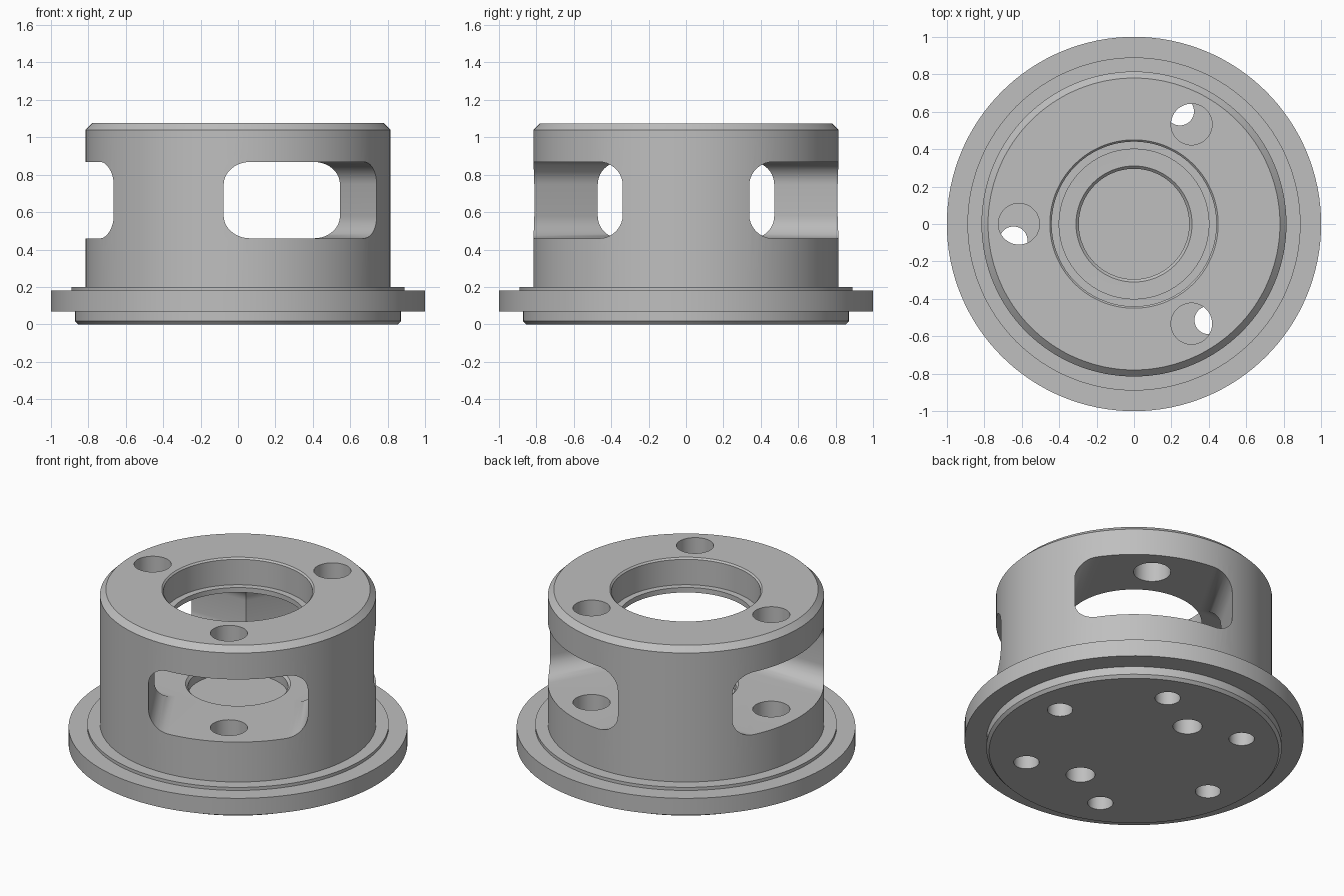
import bpy, bmesh, math
from mathutils import Matrix, Vector

if "Cube" in bpy.data.objects:
    bpy.data.objects.remove(bpy.data.objects["Cube"])

metal = bpy.data.materials.new("grey_metal")
metal.diffuse_color = (0.52, 0.52, 0.52, 1)
metal.use_nodes = True
metal.node_tree.nodes["Principled BSDF"].inputs["Base Color"].default_value = metal.diffuse_color


def make_object(name, bm):
    bmesh.ops.recalc_face_normals(bm, faces=bm.faces[:])
    mesh = bpy.data.meshes.new(name)
    bm.to_mesh(mesh)
    bm.free()
    obj = bpy.data.objects.new(name, mesh)
    bpy.context.collection.objects.link(obj)
    mesh.materials.append(metal)
    return obj


def loft(name, rings):
    """Skin a list of equal closed loops and cap both ends."""
    bm = bmesh.new()
    loops = [[bm.verts.new(p) for p in ring] for ring in rings]
    n = len(loops[0])
    for a, b in zip(loops, loops[1:]):
        for i in range(n):
            j = (i + 1) % n
            bm.faces.new((a[i], a[j], b[j], b[i]))
    bm.faces.new(loops[0][::-1])
    bm.faces.new(loops[-1])
    return make_object(name, bm)


def lathe(name, profile, n=128, centre=(0, 0)):
    """Turn (radius, z) points around a vertical axis."""
    angles = [2 * math.pi * i / n for i in range(n)]
    return loft(name, [[(centre[0] + r * math.cos(a), centre[1] + r * math.sin(a), z)
                        for a in angles] for r, z in profile])


def polar(radius, degrees):
    a = math.radians(degrees)
    return radius * math.cos(a), radius * math.sin(a)


def cut(target, cutter):
    mod = target.modifiers.new("cut", 'BOOLEAN')
    mod.operation = 'DIFFERENCE'
    mod.solver = 'EXACT'
    mod.object = cutter
    bpy.context.view_layer.objects.active = target
    bpy.ops.object.modifier_apply(modifier=mod.name)
    bpy.data.objects.remove(cutter, do_unlink=True)


def window_cutter(degrees, half_w=0.472, z0=0.46, z1=0.868, r=0.12, steps=10):
    """Rounded rectangular bar running outward from the axis."""
    outline = []
    corners = ((half_w - r, z1 - r, 0), (r - half_w, z1 - r, 90),
               (r - half_w, z0 + r, 180), (half_w - r, z0 + r, 270))
    for t, z, start in corners:
        for k in range(steps + 1):
            dt, dz = polar(r, start + 90 * k / steps)
            outline.append((t + dt, z + dz))
    turn = Matrix.Rotation(math.radians(degrees), 3, 'Z')
    return loft("window_cutter", [[turn @ Vector((s, t, z)) for t, z in outline]
                                  for s in (-0.1, 1.2)])


# Turned body with base spigot, flange, step and chamfered drum
housing = lathe("flanged_housing", [
    (0.855, 0), (0.872, 0.018), (0.872, 0.07), (1.0, 0.07), (1.0, 0.18),
    (0.89, 0.18), (0.89, 0.2), (0.815, 0.2), (0.815, 1.04), (0.78, 1.075)])

# Three side windows that meet in the middle
for angle in (60, 180, 300):
    cut(housing, window_cutter(angle))

# Stepped top bore with chamfered rim
cut(housing, lathe("bore_cutter", [
    (0.40, 0.7), (0.40, 0.9), (0.44, 0.9), (0.44, 1.065), (0.45, 1.075), (0.45, 1.2)]))

# Shallow chamfered recess in the cavity floor
cut(housing, lathe("recess_cutter", [
    (0.295, 0.39), (0.295, 0.445), (0.31, 0.46), (0.31, 0.6)]))

# Screw access holes through the top plate and into the floor
for angle in (60, 180, 300):
    cut(housing, lathe("access_cutter", [(0.11, 0.2), (0.11, 1.2)], 48, polar(0.615, angle)))

# Ring of six mounting holes from below
for k in range(6):
    cut(housing, lathe("mount_cutter", [(0.075, -0.1), (0.075, 0.27)], 40,
                       polar(0.65, 7.8 + 60 * k)))

# Pair of blind dowel holes from below
for angle in (98, 278):
    cut(housing, lathe("dowel_cutter", [(0.086, -0.1), (0.086, 0.22)], 40,
                       polar(0.425, angle)))

# Smooth shading with crisp machined edges
bpy.ops.object.select_all(action='DESELECT')
housing.select_set(True)
bpy.context.view_layer.objects.active = housing
bpy.ops.object.shade_smooth_by_angle(angle=math.radians(30))
